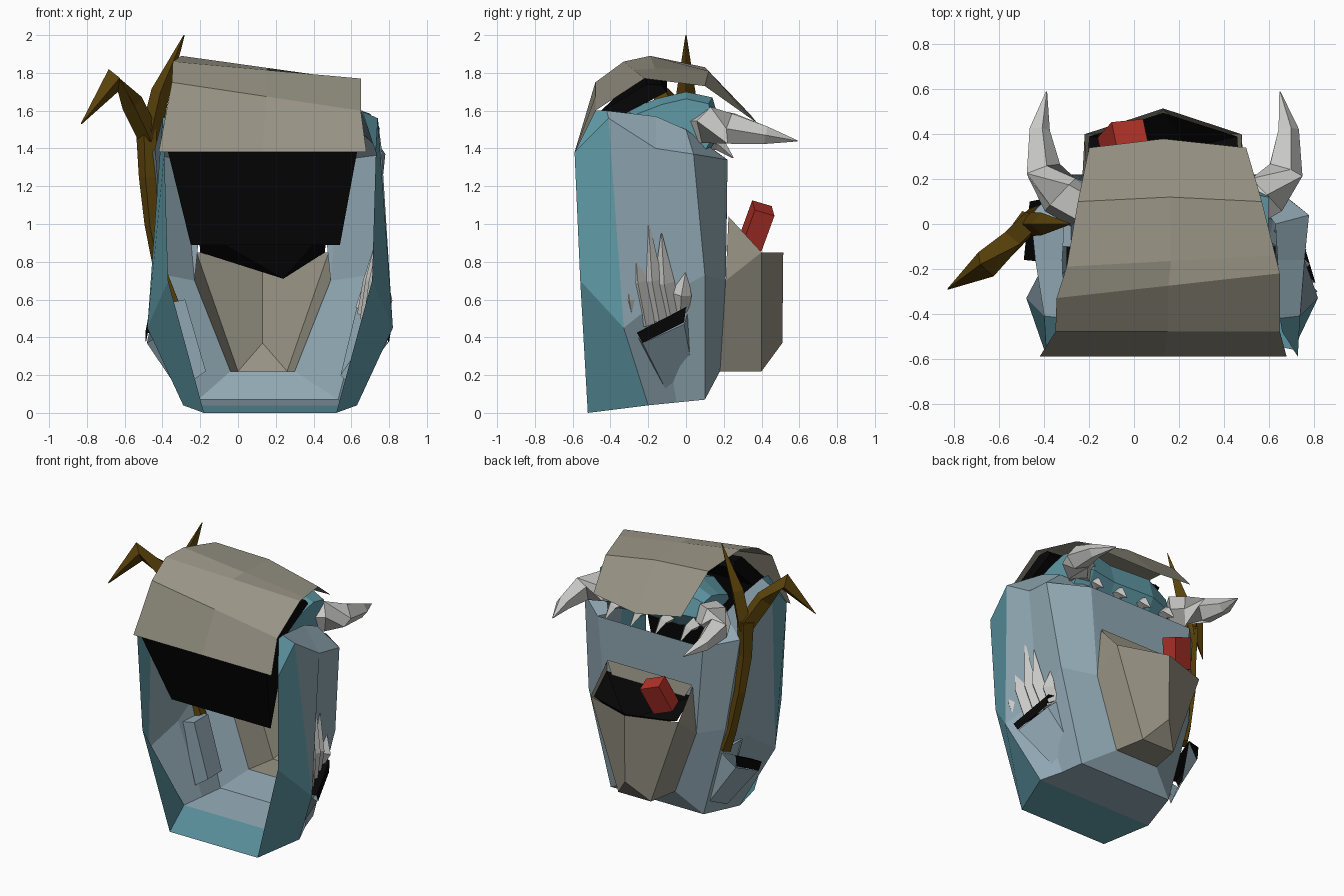
import bpy, bmesh, math
from mathutils import Vector

if "Cube" in bpy.data.objects:
    bpy.data.objects.remove(bpy.data.objects["Cube"])


def mat(name, r, g, b):
    m = bpy.data.materials.new(name)
    m.diffuse_color = (r, g, b, 1)
    m.use_nodes = True
    m.node_tree.nodes["Principled BSDF"].inputs["Base Color"].default_value = m.diffuse_color
    return m


TEAL = mat("teal trim", .115, .32, .38)
BLUE = mat("grey blue hide", .28, .39, .45)
BEIGE = mat("beige leather", .31, .29, .23)
BLACK = mat("black lining", .002, .002, .002)
BROWN = mat("brown wood", .10, .053, .003)
RED = mat("red block", .44, .032, .022)
BONE = mat("pale bone", .58, .58, .57)


def build(name, verts, faces, *mats, idx=None):
    me = bpy.data.meshes.new(name)
    me.from_pydata([tuple(v) for v in verts], [], faces)
    for m in mats:
        me.materials.append(m)
    for i, p in enumerate(me.polygons):
        p.material_index = idx(i) if idx else 0
    bm = bmesh.new()
    bm.from_mesh(me)
    bmesh.ops.recalc_face_normals(bm, faces=bm.faces)
    bm.to_mesh(me)
    bm.free()
    ob = bpy.data.objects.new(name, me)
    bpy.context.collection.objects.link(ob)
    return ob


def strips(rows):
    """Quads between successive rows of points."""
    n = len(rows[0])
    faces = [(r * n + i, r * n + i + 1, (r + 1) * n + i + 1, (r + 1) * n + i)
             for r in range(len(rows) - 1) for i in range(n - 1)]
    return [v for row in rows for v in row], faces


def limb(name, pts, radii, m, n=4):
    """Faceted tapering tube along a path."""
    pts = [Vector(p) for p in pts]
    verts, faces = [], []
    for i, p in enumerate(pts):
        d = (pts[min(i + 1, len(pts) - 1)] - pts[max(i - 1, 0)]).normalized()
        ref = Vector((0, 1, 0)) if abs(d.y) < .8 else Vector((0, 0, 1))
        a = d.cross(ref).normalized()
        b = d.cross(a)
        for k in range(n):
            t = 2 * math.pi * k / n
            verts.append(p + radii[i] * (a * math.cos(t) + b * math.sin(t)))
    for i in range(len(pts) - 1):
        for k in range(n):
            faces.append((i * n + k, i * n + (k + 1) % n,
                          (i + 1) * n + (k + 1) % n, (i + 1) * n + k))
    faces += [tuple(range(n)), tuple(range(len(verts) - n, len(verts)))]
    return build(name, verts, faces, m)


# Bag shell: open U-shaped rings from front to back, (half width, y, z), shoulder first
P = .13
half_rings = [
    (.17, [(.49, -.48, 1.60), (.56, -.59, 1.38), (.54, -.56, .70), (.35, -.52, 0)]),
    (.17, [(.48, -.42, 1.60), (.57, -.41, 1.56), (.65, -.33, .45), (.46, -.2, .04)]),
    (.16, [(.48, -.16, 1.57), (.60, -.16, 1.40), (.54, -.14, .60), (.41, -.05, .055)]),
    (.16, [(.47, .0, 1.50), (.62, .04, 1.37), (.545, .10, .73), (.37, .10, .07)]),
    (P, [(.36, .19, 1.36), (.42, .22, 1.34), (.36, .21, .70), (.17, .18, .22)]),
]
rows = [[(c - h, y, z) for h, y, z in r] + [(c + h, y, z) for h, y, z in reversed(r)]
        for c, r in half_rings]
v, f = strips(rows)
build("bag_shell", v, f, TEAL, BLUE, idx=lambda i: 0 if i < 7 else 1)
build("bag_back_panel", [(P - .42, .22, 1.34), (P + .42, .22, 1.34), (P + .36, .21, .70),
      (P + .34, .214, .90), (P - .34, .214, .90), (P - .36, .21, .70)],
      [(0, 1, 3, 4), (1, 2, 3), (0, 4, 5)], BLUE)

# Back pocket with sagging front and black mouth
pocket = [(.34, .225, 1.04), (.36, .21, .70), (.17, .18, .22), (.13, .40, .22), (.35, .40, .85)]
v = [(P - h, y, z) for h, y, z in pocket] + [(P + h, y, z) for h, y, z in pocket]
v += [(P, .51, .37), (P, .515, .85)]
build("back_pocket", v, [(0, 1, 4), (1, 2, 3, 4), (5, 6, 9), (6, 7, 8, 9), (2, 3, 8, 7),
      (3, 8, 10), (4, 3, 10, 11), (9, 8, 10, 11)], BEIGE)
m = [(P - .34, .23, .97), (P + .34, .23, .97), (P + .33, .39, .85), (P, .495, .85),
     (P - .33, .39, .85), (.24, .34, .71)]
build("pocket_mouth", m, [(i, (i + 1) % 5, 5) for i in range(5)], BLACK)
build("pocket_collar", [(P - .34, .228, 1.05), (P + .34, .228, 1.05),
      (P + .29, .245, .96), (P - .29, .245, .96)], [(0, 1, 2, 3)], BEIGE)

# Red block poking out of the pocket
bpy.ops.mesh.primitive_cube_add(size=1, location=(-.05, .375, .99), rotation=(-.3, .35, .1))
block = bpy.context.object
block.name = "red_block"
block.scale = (.15, .11, .21)
block.data.materials.append(RED)

# Flap: sheet draped over the top, left edge higher than the right
left = [(-.42, -.59, 1.38), (-.35, -.48, 1.75), (-.345, -.33, 1.86), (-.30, -.19, 1.89),
        (-.25, .10, 1.83), (-.20, .34, 1.58)]
right = [(.68, -.59, 1.38), (.65, -.48, 1.60), (.65, -.22, 1.77), (.63, -.14, 1.76),
         (.57, .10, 1.73), (.50, .34, 1.56)]
mid = [(Vector(a) + Vector(b)) / 2 for a, b in zip(left, right)]
mid[-1] = Vector((.13, .38, 1.53))
mid[-2] += Vector((0, .02, .03))
v, f = strips([left, mid, right])
build("top_flap", v, f, BEIGE)

# Black lining: wedge under the flap that hangs into the front opening
prof = [(-.575, 1.38), (-.465, 1.585), (-.21, 1.74), (-.13, 1.735), (-.10, 1.70),
        (-.33, 1.58), (-.40, .89)]
v = [(-.25 if z < 1 else -.37 if z < 1.5 else -.30, y, z + (.09 if z > 1.6 else 0))
     for y, z in prof]
v += [(.54 if z < 1 else .63, y, z) for y, z in prof]
n = len(prof)
build("flap_lining", v, [(i, (i + 1) % n, n + (i + 1) % n, n + i) for i in range(n)]
      + [tuple(range(n)), tuple(range(n, 2 * n))], BLACK)

# Teal bundle showing between bag and flap
bundle = [(-.34, 1.54), (-.32, 1.60), (-.15, 1.665), (0, 1.70), (.14, 1.67), (.19, 1.50),
          (.12, 1.38)]
k = len(bundle)
v, f = strips([[(x, y * q, 1.45 + (z - 1.45) * q) for y, z in bundle]
               for x, q in ((-.2, .6), (-.02, .9), (.3, .85), (.5, 1), (.6, .85))])
build("teal_bundle", v, f + [tuple(range(k)), tuple(range(4 * k, 5 * k))], TEAL)

# Horns and small teeth at the top of the back wall
for s, name in ((-1, "left"), (1, "right")):
    limb(name + "_horn", [(P + s * .36, .07, 1.51), (P + s * .46, .13, 1.515),
         (P + s * .54, .24, 1.505), (P + s * .555, .42, 1.47), (P + s * .52, .59, 1.44)],
         [.10, .105, .085, .05, .003], BONE, 5)
for i in range(4):
    x = -.16 + .2 * i
    limb("tooth_%d" % i, [(x, .12, 1.44), (x + .02, .18, 1.42), (x + .03, .25, 1.35)],
         [.05, .035, .003], BONE, 4)

# Side pouches with black mouths, hugging the slanted side walls
for s, cx, dy, slope, name in ((1, .695, 0, .3, "right"), (-1, -.43, .1, .1, "left")):
    x = lambda d, y: (cx + s * (d - slope * y), y + dy)
    v = [(*x(-.06, -.27), .42), (*x(-.06, .02), .56), (*x(.03, -.01), .47),
         (*x(.03, -.23), .37), (*x(-.12, -.11), .13), (*x(-.14, .04), .20)]
    build(name + "_pouch", v, [(0, 3, 4), (3, 2, 5, 4), (2, 1, 5)], BLUE)
    v = [(*x(-.06, -.27), .42), (*x(-.06, .02), .565), (*x(.035, 0), .56),
         (*x(.035, -.26), .425), (*x(.035, -.01), .48), (*x(.035, -.23), .37)]
    build(name + "_pouch_mouth", v, [(0, 1, 2, 3), (3, 2, 4, 5)], BLACK)

# Inner wall of the left pouch bulging into the bag
quad = [(-.38, .58), (-.28, .60), (-.17, .22), (-.27, .15)]
build("left_pouch_inside", [(x, y, z) for y in (-.10, .06) for x, z in quad],
      [(0, 1, 2, 3), (1, 2, 6, 5), (2, 3, 7, 6), (0, 1, 5, 4)], BLUE)

# Claws rising from the right pouch, leaning along the wall
for i, (y0, y1, z1) in enumerate(((-.27, -.31, .84), (-.21, -.28, 1.04), (-.14, -.20, 1.02),
                                  (-.08, -.13, .95), (-.03, .0, .76))):
    zb = .44 + .025 * i
    w = .725 - .25 * (y0 + .12)
    limb("claw_%d" % i, [(w - .04, y0, zb), (w, (y0 + y1) / 2 - .01, zb + (z1 - zb) * .4),
         (w + .03 * (z1 > .9), y1, z1)], [.045, .055, .003], BONE, 4)

# Forked stick in the left pouch
limb("stick_trunk", [(-.35, .06, .57), (-.40, .05, .72), (-.455, .03, 1.0), (-.475, 0, 1.25),
     (-.48, 0, 1.50)], [.05, .04, .04, .05, .06], BROWN, 5)
limb("stick_twig", [(-.47, 0, 1.44), (-.41, 0, 1.70), (-.285, 0, 2.0)],
     [.055, .05, .003], BROWN, 4)
limb("stick_branch", [(-.47, 0, 1.46), (-.56, -.09, 1.64), (-.66, -.18, 1.76),
     (-.83, -.29, 1.53)], [.06, .06, .065, .003], BROWN, 4)
